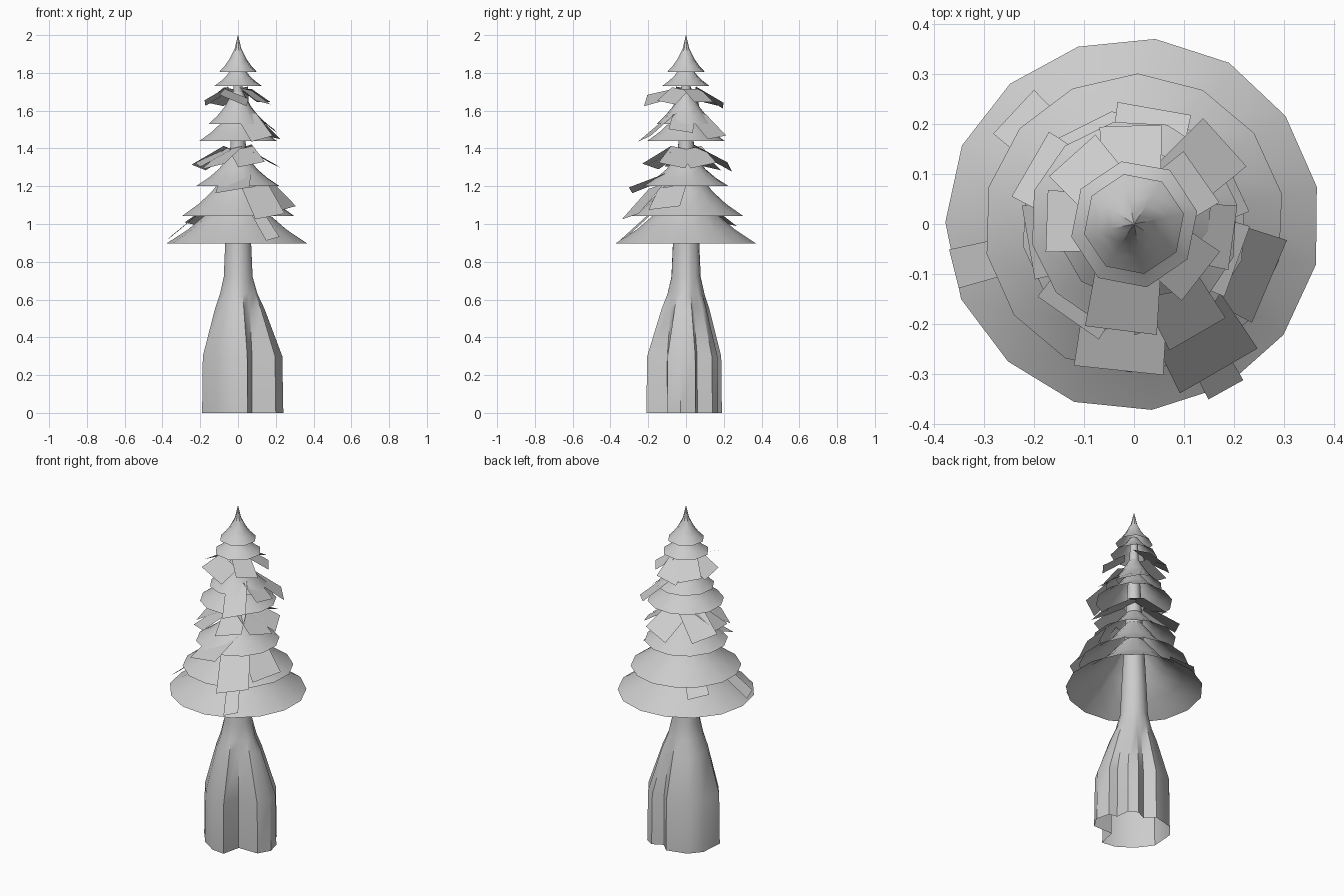
import bpy, math, random
from mathutils import Vector

if "Cube" in bpy.data.objects:
    bpy.data.objects.remove(bpy.data.objects["Cube"])
random.seed(4)

grey = bpy.data.materials.new("pale_grey")
grey.diffuse_color = (0.6, 0.6, 0.6, 1)
grey.use_nodes = True
grey.node_tree.nodes["Principled BSDF"].inputs["Base Color"].default_value = grey.diffuse_color


def make(name, verts, faces, angle=38):
    me = bpy.data.meshes.new(name)
    me.from_pydata(verts, [], faces)
    me.materials.append(grey)
    ob = bpy.data.objects.new(name, me)
    bpy.context.collection.objects.link(ob)
    bpy.ops.object.select_all(action='DESELECT')
    ob.select_set(True)
    bpy.context.view_layer.objects.active = ob
    bpy.ops.object.shade_smooth_by_angle(angle=math.radians(angle))


def loft(name, rings):
    """Bridge equal rings of points into an open shell."""
    n = len(rings[0])
    faces = [(k * n + i, k * n + (i + 1) % n, (k + 1) * n + (i + 1) % n, (k + 1) * n + i)
             for k in range(len(rings) - 1) for i in range(n)]
    make(name, [p for ring in rings for p in ring], faces)


# Trunk: lobed root outline blending into a round tapering stem, open below
roots = [(.24, -.03), (.22, .05), (.17, .06), (.16, .14), (.11, .17), (.05, .14), (0, .19),
         (-.12, .16), (-.18, .09), (-.19, -.05), (-.12, -.14), (-.03, -.2), (.05, -.21),
         (.075, -.1), (.2, -.1)]


def trunk_ring(z, blend, r):
    ring = []
    for x, y in roots:
        a = math.atan2(y, x)
        ring.append((x * blend + r * math.cos(a) * (1 - blend),
                     y * blend + r * math.sin(a) * (1 - blend), z))
    return ring


loft("trunk", [trunk_ring(*level) for level in (
    (0, 1, .1), (.3, .96, .1), (.55, .34, .09), (.63, .12, .085),
    (.72, 0, .078), (.9, 0, .07), (1.82, 0, .02))])


# Foliage skirts: hollow cones sharing one flared profile
def skirt(sides, radius, low, high, wobble=.01):
    spread = [1 + random.uniform(-wobble, wobble) for _ in range(sides)]
    rings = []
    for fr, fz in ((1, 0), (.7, .26), (.46, .53), (.17, 1)):
        rings.append([(radius * fr * s * math.cos(.2 + math.tau * i / sides),
                       radius * fr * s * math.sin(.2 + math.tau * i / sides),
                       low + (high - low) * fz) for i, s in enumerate(spread)])
    return rings


tiers = [(15, .376, .897, 1.18), (14, .3, 1.043, 1.29), (12, .228, 1.2, 1.37),
         (12, .21, 1.44, 1.61), (10, .157, 1.53, 1.7), (8, .129, 1.73, 1.84)]
for i, tier in enumerate(tiers):
    loft(f"skirt_{i + 1}", skirt(*tier))

# Crown: the same flare drawn out to a point
crown = skirt(8, .102, 1.805, 1.93, 0)
loft("crown", crown + [[(.001 * math.cos(.2 + i * math.pi / 4),
                         .001 * math.sin(.2 + i * math.pi / 4), 2) for i in range(8)]])


# Loose branch plates: slanted sheets pointing outward, some rolled sideways
def plate(name, deg, r0, z0, r1, slope, width, roll):
    a = math.radians(deg)
    out, side = Vector((math.cos(a), math.sin(a), 0)), Vector((-math.sin(a), math.cos(a), 0))
    verts = []
    for r, s in ((r0, -.44), (r1, -.5), (r1, .5), (r0, .44)):
        verts.append(out * r + side * width * s + Vector((0, 0, z0 - slope * (r - r0) + s * roll)))
    make(name, verts, [(0, 1, 2, 3)])


def branches(name, r0, z0, slope, width, tips):
    for i, (deg, r1, roll) in enumerate(tips):
        plate(f"{name}_{i + 1}", deg, r0, z0, r1, slope, width, roll)


branches("upper_front_branch", .07, 1.69, .25, .145, [(-97, .215, -.06)])
branches("upper_branch", .05, 1.715, .6, .125,
         [(92, .197, -.03), (178, .175, .03), (35, .165, 0), (132, .185, .02), (-38, .17, -.02)])
branches("middle_branch", .09, 1.575, .75, .13, [(42, .245, .02), (-60, .255, .03), (-8, .2, -.02)])
branches("lower_branch", .05, 1.4, .53, .15,
         [(150, .24, .03), (80, .235, -.05), (190, .215, -.02), (25, .22, .03),
          (-20, .22, -.03), (-125, .23, .03), (-70, .21, .03)])
branches("front_branch", .06, 1.27, .39, .18, [(-96, .295, .03)])
branches("side_branch", .18, 1.2, 1.0, .18, [(-23, .295, .02), (-60, .34, .03)])
branches("skirt_branch", .22, 1.05, .8, .08, [(-61, .38, .02), (-166, .372, .02)])
branches("back_branch", .2, 1.07, .55, .12, [(137, .33, .02)])
